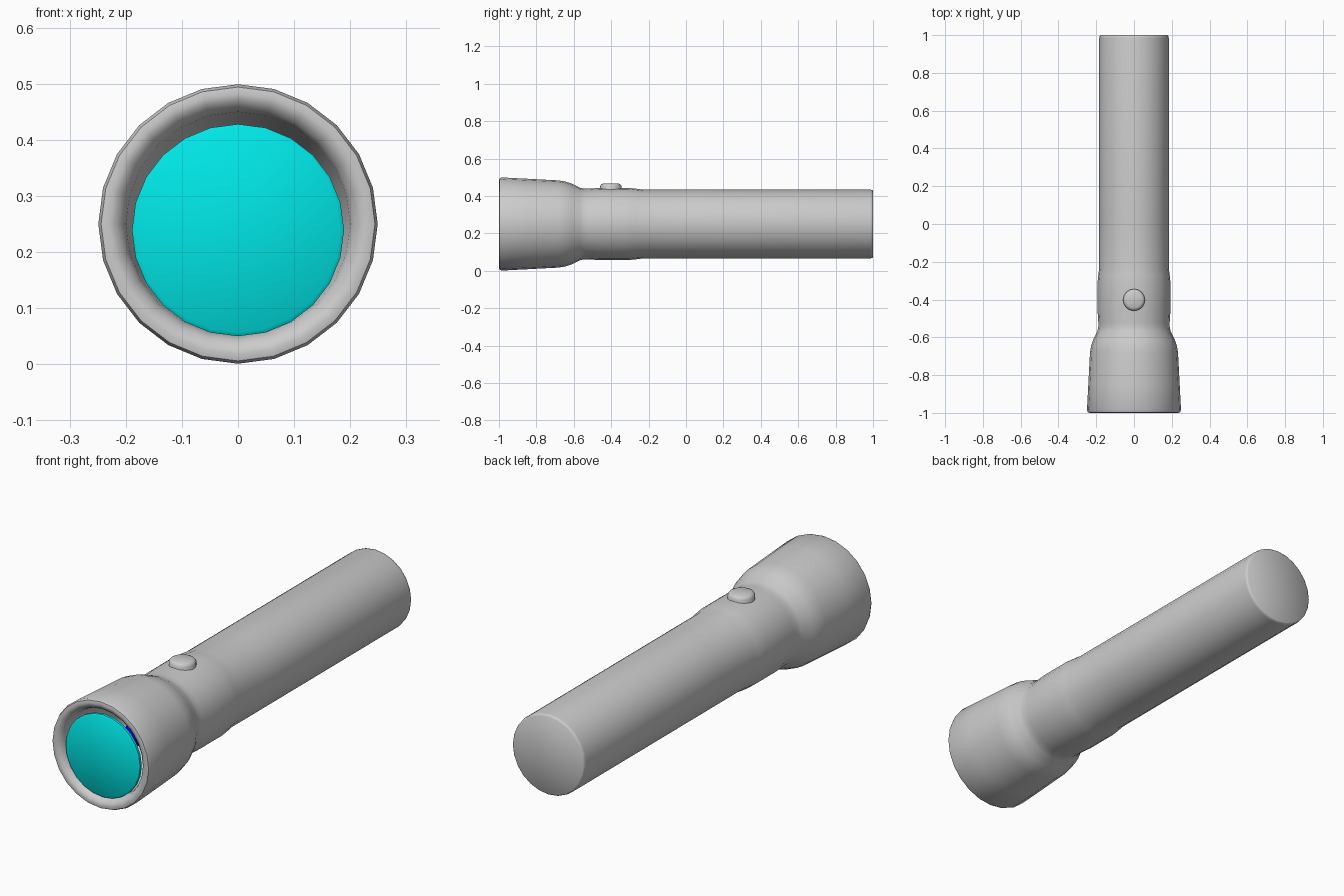
import bpy, bmesh, math

if "Cube" in bpy.data.objects:
    bpy.data.objects.remove(bpy.data.objects["Cube"])

AXIS_Z = 0.25


def material(name, color):
    m = bpy.data.materials.new(name)
    m.diffuse_color = color
    m.use_nodes = True
    m.node_tree.nodes["Principled BSDF"].inputs["Base Color"].default_value = m.diffuse_color
    return m


def lathe(name, profile, sides=24, center=(0, 0, AXIS_Z), vertical=False, mat=None):
    """Revolve (distance along axis, radius) points about y, or z if vertical."""
    bm = bmesh.new()
    rings = []
    for d, r in profile:
        ring = []
        for i in range(1 if r == 0 else sides):
            a = 2 * math.pi * i / sides
            u, v = r * math.sin(a), r * math.cos(a)
            ring.append(bm.verts.new((u, v, d) if vertical else (u, d, v)))
        rings.append(ring)
    for a, b in zip(rings, rings[1:]):
        for i in range(sides):
            j = (i + 1) % sides
            quad = [a[i % len(a)], a[j % len(a)], b[j % len(b)], b[i % len(b)]]
            bm.faces.new(list(dict.fromkeys(quad)))
    bmesh.ops.recalc_face_normals(bm, faces=bm.faces)
    mesh = bpy.data.meshes.new(name)
    bm.to_mesh(mesh)
    bm.free()
    obj = bpy.data.objects.new(name, mesh)
    obj.location = center
    bpy.context.collection.objects.link(obj)
    if mat:
        mesh.materials.append(mat)
    bpy.ops.object.select_all(action='DESELECT')
    obj.select_set(True)
    bpy.context.view_layer.objects.active = obj
    bpy.ops.object.shade_smooth_by_angle(angle=math.radians(50))
    return obj


cyan = material("lens_cyan", (0.0, 0.8, 0.8, 1))
blue = material("bulb_blue", (0.0, 0.0, 0.8, 1))

# Casing: reflector bowl, rounded rim, flared head, collar, handle and end cap
lathe("casing", [
    (-0.64, 0), (-0.64, 0.09), (-0.75, 0.155), (-0.88, 0.188), (-0.965, 0.2),
    (-0.985, 0.207), (-0.996, 0.22), (-1.0, 0.232), (-0.997, 0.244), (-0.985, 0.249),
    (-0.85, 0.242), (-0.68, 0.233), (-0.645, 0.227), (-0.61, 0.215),
    (-0.565, 0.193), (-0.545, 0.189), (-0.52, 0.189), (-0.46, 0.193), (-0.31, 0.193),
    (-0.27, 0.189), (-0.23, 0.184), (0.0, 0.184), (0.985, 0.184),
    (0.996, 0.182), (1.0, 0.177), (1.0, 0)])

# Lens disc, sitting slightly low inside the rim
lathe("lens", [
    (-0.985, 0), (-0.985, 0.182), (-0.98, 0.189), (-0.968, 0.189), (-0.963, 0.182),
    (-0.963, 0)], center=(0, 0, 0.239), mat=cyan)

# Bulb inside the reflector
lathe("bulb", [
    (-0.64, 0), (-0.64, 0.05), (-0.72, 0.06), (-0.77, 0.045), (-0.79, 0)],
    sides=16, mat=blue)

# Switch button on the collar
lathe("switch_button", [
    (0.40, 0), (0.40, 0.058), (0.452, 0.058), (0.461, 0.052), (0.466, 0.042), (0.466, 0)],
    sides=16, center=(0, -0.402, 0), vertical=True)
